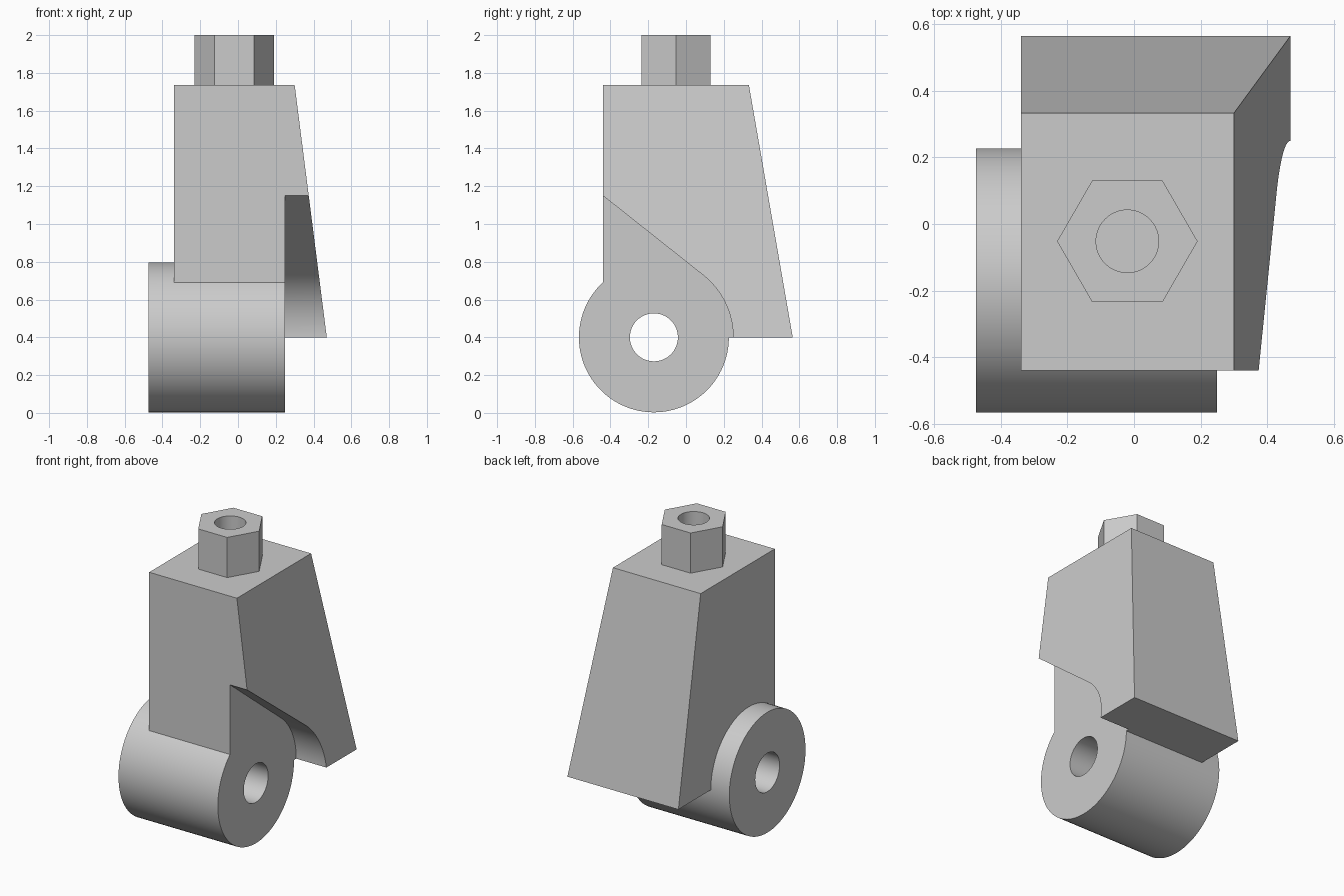
import bpy
import bmesh
from math import cos, sin, radians, tau

cube = bpy.data.objects.get("Cube")
if cube:
    bpy.data.objects.remove(cube, do_unlink=True)

grey = bpy.data.materials.new("plain_grey")
grey.use_nodes = True
colour = (0.6, 0.6, 0.6, 1)
grey.diffuse_color = colour
grey.node_tree.nodes["Principled BSDF"].inputs["Base Color"].default_value = colour


def loft(name, lower, upper):
    """Closed solid between two matching loops of points."""
    bm = bmesh.new()
    a = [bm.verts.new(p) for p in lower]
    b = [bm.verts.new(p) for p in upper]
    bm.faces.new(a)
    bm.faces.new(b)
    for i in range(len(a)):
        j = (i + 1) % len(a)
        bm.faces.new((a[i], a[j], b[j], b[i]))
    bmesh.ops.recalc_face_normals(bm, faces=bm.faces)
    mesh = bpy.data.meshes.new(name)
    bm.to_mesh(mesh)
    bm.free()
    mesh.materials.append(grey)
    obj = bpy.data.objects.new(name, mesh)
    bpy.context.collection.objects.link(obj)
    return obj


def along_x(name, profile, x0, x1):
    return loft(name, [(x0, y, z) for y, z in profile], [(x1, y, z) for y, z in profile])


def along_z(name, profile, z0, z1):
    return loft(name, [(x, y, z0) for x, y in profile], [(x, y, z1) for x, y in profile])


def ring(centre, radius, sides):
    return [(centre[0] + radius * cos(tau * i / sides),
             centre[1] + radius * sin(tau * i / sides)) for i in range(sides)]


def combine(target, tool, operation):
    """Apply a boolean, then discard the tool object."""
    mod = target.modifiers.new("combine", "BOOLEAN")
    mod.operation = operation
    mod.solver = "EXACT"
    mod.object = tool
    bpy.context.view_layer.objects.active = target
    bpy.ops.object.modifier_apply(modifier=mod.name)
    bpy.data.objects.remove(tool, do_unlink=True)


AXLE = (-0.17, 0.40)
STEM = (-0.02, -0.052)
LEFT, FRONT, TOP = -0.34, -0.44, 1.735


def plan(x, y, z):
    return [(LEFT, FRONT, z), (x, FRONT, z), (x, y, z), (LEFT, y, z)]


# Body: two upright sides, two sides flaring downwards
body = loft("fork_body", plan(0.47, 0.565, 0.40), plan(0.30, 0.333, TOP))

# Wheel-arch notch: sloping line running tangent into an arc
arc = [(AXLE[0] + 0.42 * cos(radians(51.5 * i / 20)),
        AXLE[1] + 0.42 * sin(radians(51.5 * i / 20))) for i in range(21)]
notch = arc + [(-0.6, 1.277), (-0.6, 0.2), (arc[0][0], 0.2)]
combine(body, along_x("notch_cutter", notch, 0.25, 0.7), "DIFFERENCE")

# Barrel with a through bore
combine(body, along_x("barrel", ring(AXLE, 0.397, 96), -0.475, 0.25), "UNION")
combine(body, along_x("bore_cutter", ring(AXLE, 0.127, 64), -0.7, 0.7), "DIFFERENCE")

# Hexagonal stem with a blind socket
combine(body, along_z("hex_stem", ring(STEM, 0.211, 6), TOP - 0.1, 2.0), "UNION")
combine(body, along_z("socket_cutter", ring(STEM, 0.094, 64), TOP, 2.2), "DIFFERENCE")

bpy.ops.object.select_all(action="DESELECT")
body.select_set(True)
bpy.context.view_layer.objects.active = body
bpy.ops.object.shade_smooth_by_angle(angle=radians(25))
